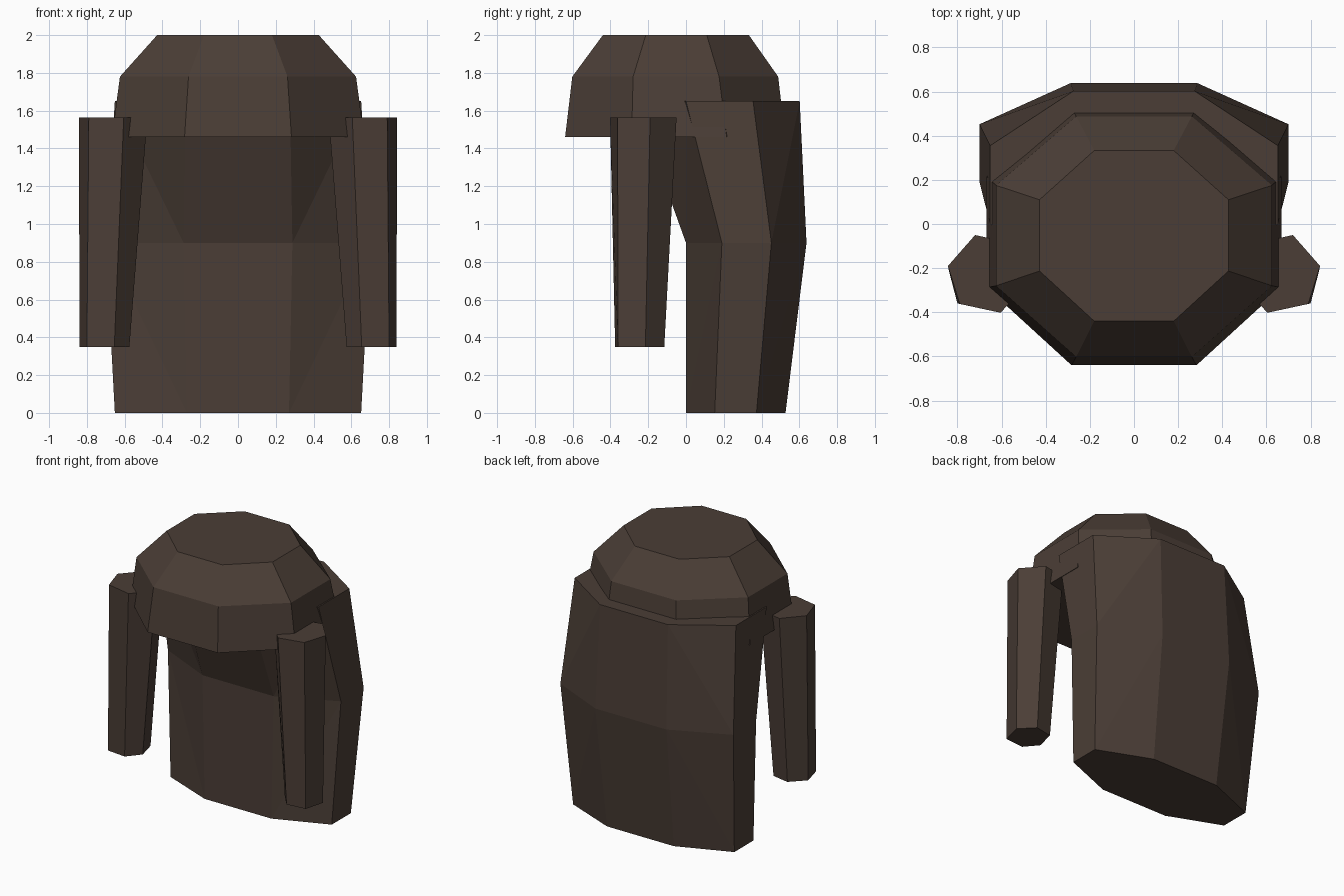
import bpy, bmesh

if "Cube" in bpy.data.objects:
    bpy.data.objects.remove(bpy.data.objects["Cube"])

hair = bpy.data.materials.new("dark_brown_hair")
hair.diffuse_color = (0.07, 0.048, 0.037, 1)
hair.use_nodes = True
hair.node_tree.nodes["Principled BSDF"].inputs["Base Color"].default_value = hair.diffuse_color


def loft(name, rings, folded=False):
    """Skin a stack of (z, outline) rings; folded splits the warped side faces symmetrically."""
    bm = bmesh.new()
    loops = [[bm.verts.new((x, y, z)) for x, y in pts] for z, pts in rings]
    n = len(loops[0])
    for a, b in zip(loops, loops[1:]):
        for i in range(n):
            k = (i + 1) % n
            if folded and i < n // 2 - 1:
                bm.faces.new((a[i], a[k], b[k]))
                bm.faces.new((a[i], b[k], b[i]))
            elif folded and n // 2 <= i < n - 1:
                bm.faces.new((a[i], a[k], b[i]))
                bm.faces.new((a[k], b[k], b[i]))
            else:
                bm.faces.new((a[i], a[k], b[k], b[i]))
    bm.faces.new(loops[0][::-1])
    bm.faces.new(loops[-1])
    bmesh.ops.recalc_face_normals(bm, faces=bm.faces)
    me = bpy.data.meshes.new(name)
    bm.to_mesh(me)
    bm.free()
    me.materials.append(hair)
    ob = bpy.data.objects.new(name, me)
    bpy.context.collection.objects.link(ob)
    return ob


def octagon(inner, outer, front, side_front, side_back, back, outer_back=None):
    """Mirrored eight-sided outline, listed front to back."""
    half = [(inner, front), (outer, side_front), (outer_back or outer, side_back), (inner, back)]
    return half + [(-x, y) for x, y in reversed(half)]


# Crown of the hair
loft("hair_cap", [
    (1.46, octagon(0.283, 0.668, -0.64, -0.288, 0.215, 0.525)),
    (1.78, octagon(0.262, 0.625, -0.602, -0.28, 0.175, 0.488)),
    (2.00, octagon(0.18, 0.428, -0.44, -0.213, 0.11, 0.333)),
])

# Long hair falling down the back
loft("back_hair", [
    (0.00, octagon(0.27, 0.652, 0.0, 0.152, 0.373, 0.527)),
    (0.90, octagon(0.288, 0.70, 0.0, 0.19, 0.452, 0.638)),
    (1.65, octagon(0.275, 0.652, -0.27, 0.0, 0.355, 0.602)),
], folded=True)

# Hanging locks beside the face
top = [(0.72, -0.05), (0.843, -0.19), (0.79, -0.362), (0.605, -0.402), (0.48, -0.27), (0.54, -0.09)]
low = [(0.74, -0.115), (0.838, -0.215), (0.80, -0.36), (0.655, -0.375), (0.575, -0.28), (0.61, -0.14)]
for side, s in (("right", 1), ("left", -1)):
    loft(side + "_side_lock", [(0.35, [(s * x, y) for x, y in low]),
                               (1.565, [(s * x, y) for x, y in top])])
